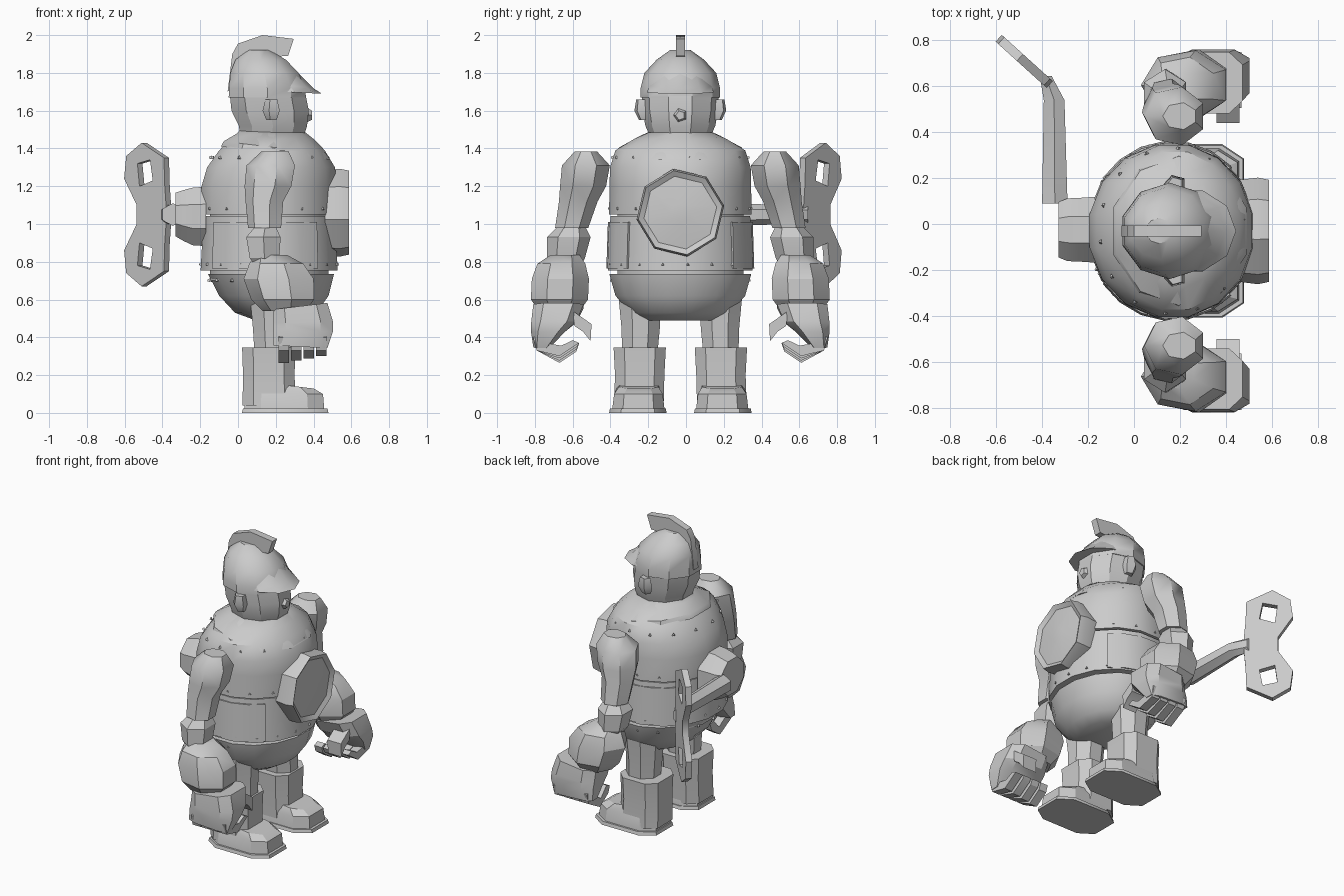
import bpy, bmesh, math
from mathutils import Vector, Matrix

if "Cube" in bpy.data.objects:
    bpy.data.objects.remove(bpy.data.objects["Cube"])

CX, CY = 0.165, -0.03          # body axis
grey = bpy.data.materials.new("grey metal")
grey.diffuse_color = (0.6, 0.6, 0.6, 1)
grey.use_nodes = True
grey.node_tree.nodes["Principled BSDF"].inputs["Base Color"].default_value = grey.diffuse_color


def finish(name, bm, angle=35):
    bmesh.ops.recalc_face_normals(bm, faces=bm.faces)
    me = bpy.data.meshes.new(name)
    bm.to_mesh(me)
    bm.free()
    me.materials.append(grey)
    ob = bpy.data.objects.new(name, me)
    bpy.context.collection.objects.link(ob)
    bpy.ops.object.select_all(action='DESELECT')
    ob.select_set(True)
    bpy.context.view_layer.objects.active = ob
    bpy.ops.object.shade_smooth_by_angle(angle=math.radians(angle))
    return ob


def loft(name, rings, n=16, axis='z', s=1, power=1.0, turn=0.5, angle=35):
    """rings: (along, centre_a, centre_b, radius_a, radius_b[, tilt]); b is measured from CY times s for z lofts."""
    bm = bmesh.new()
    prev = None
    for r in rings:
        t, a, b, ra, rb = r[:5]
        tilt = r[5] if len(r) > 5 else 0
        loop = []
        for i in range(n):
            w = 2 * math.pi * (i + turn) / n
            c, q = math.cos(w), math.sin(w)
            pa = a + ra * math.copysign(abs(c) ** power, c)
            pb = b + rb * math.copysign(abs(q) ** power, q)
            h = t + tilt * (pa - a)
            co = {'z': (pa, CY + s * pb, h), 'x': (h, pa, pb), 'y': (pa, h, pb)}[axis]
            loop.append(bm.verts.new(co))
        if prev:
            for i in range(n):
                j = (i + 1) % n
                bm.faces.new((prev[i], prev[j], loop[j], loop[i]))
        else:
            bm.faces.new(loop)
        prev = loop
    bm.faces.new(prev)
    return finish(name, bm, angle)


def prism(name, pts, lo, hi, axis, s=1):
    """Extrude a 2D profile: along x uses (offset, z) points, along y uses (x, z) points."""
    bm = bmesh.new()
    rows = []
    for k in (lo, hi):
        rows.append([bm.verts.new((k, CY + s * p, z) if axis == 'x' else (p, CY + s * k, z)) for p, z in pts])
    a, b = rows
    bm.faces.new(a)
    bm.faces.new(b[::-1])
    for i in range(len(a)):
        j = (i + 1) % len(a)
        bm.faces.new((a[i], a[j], b[j], b[i]))
    return finish(name, bm, 30)


def rivets(name, z, rx, ry, count, cx=CX):
    """A ring of small three-sided studs standing out from the shell."""
    bm = bmesh.new()
    for i in range(count):
        w = 2 * math.pi * (i + 0.3) / count
        d = Vector((math.cos(w), math.sin(w), 0))
        p = Vector((cx + rx * d.x, CY + ry * d.y, z))
        m = Matrix.Translation(p) @ d.to_track_quat('Z', 'Y').to_matrix().to_4x4()
        bmesh.ops.create_cone(bm, cap_ends=True, segments=3, radius1=0.012, radius2=0.006, depth=0.012, matrix=m)
    return finish(name, bm)


def arc_panel(name, a0, a1, s, steps=6):
    """Thin plate wrapped around the waist between two angles."""
    bm = bmesh.new()
    rows = []
    for i in range(steps + 1):
        w = math.radians(a0 + (a1 - a0) * i / steps)
        rows.append([bm.verts.new((CX + (.345 + g) * math.cos(w), CY + s * (.365 + g) * math.sin(w), z))
                     for g, z in ((0, .765), (.028, .765), (.02, 1.01), (0, 1.01))])
    for a, b in zip(rows, rows[1:]):
        for i in range(4):
            j = (i + 1) % 4
            bm.faces.new((a[i], a[j], b[j], b[i]))
    bm.faces.new(rows[0])
    bm.faces.new(rows[-1])
    return finish(name, bm)


# Torso shells, pelvis and collar
loft("chest_shell", [(1.05, CX, 0, .365, .385), (1.2, CX, 0, .365, .382), (1.3, .175, 0, .345, .38),
                     (1.39, .18, 0, .285, .35), (1.45, .18, 0, .225, .25), (1.485, .18, 0, .18, .17)], 16)
loft("waist_shell", [(.755, CX, 0, .37, .39), (.9, CX, 0, .362, .385), (1.042, CX, 0, .357, .377)], 16)
loft("waist_core", [(.7, CX, 0, .32, .34), (1.1, CX, 0, .32, .34)], 16)
loft("pelvis", [(.49, .22, 0, .13, .2), (.53, .2, 0, .22, .27), (.62, .19, 0, .295, .35), (.735, .175, 0, .34, .383)], 16)
loft("collar", [(1.375, .2, 0, .305, .335, -.12), (1.405, .195, 0, .285, .325, -.12), (1.468, .185, 0, .2, .21, -.06),
                (1.49, .18, 0, .18, .16, -.04)], 10)
for nm, z, rx, ry, k in (("collar_rivets", 1.35, .315, .362, 14), ("chest_rivets", 1.08, .362, .38, 16),
                         ("waist_rivets", .785, .366, .384, 18), ("hip_rivets", .70, .322, .368, 16)):
    rivets(nm, z, rx, ry, k)

# Chest gauge: rim with a shallow dish and a low centre
loft("gauge", [(.46, CY, 1.06, .225, .23), (.54, CY, 1.06, .235, .235), (.588, CY, 1.06, .225, .225),
               (.57, CY, 1.06, .195, .195), (.588, CY, 1.06, .05, .05)], 8, 'x', turn=.2, angle=25)

# Head: face, helmet with a drooping peak, crest
loft("face", [(1.46, .18, 0, .175, .16), (1.52, .185, 0, .19, .185), (1.6, .17, 0, .215, .2),
              (1.7, .155, 0, .21, .205)], 10, angle=25)
loft("helmet", [(1.67, .155, 0, .215, .21), (1.72, .155, 0, .212, .21), (1.8, .14, 0, .19, .19),
                (1.87, .12, 0, .14, .125), (1.92, .11, 0, .06, .055)], 10)
loft("visor", [(1.70, .235, 0, .21, .185, -.05), (1.74, .215, 0, .185, .175, -.12), (1.83, .18, 0, .135, .13, -.2)],
     10, turn=0)
prism("crest", [(-.055, 1.7), (-.03, 1.9), (.0, 1.955), (.13, 2.0), (.295, 1.98), (.265, 1.89), (.1, 1.88), (.0, 1.75)],
      -.024, .024, 'y')
loft("nose", [(.35, CY, 1.58, .05, .05), (.392, CY, 1.575, .025, .025)], 5, 'x')

# Winder mount on the back
loft("winder_mount", [(-.33, -.025, 1.05, .13, .125), (-.29, -.025, 1.045, .148, .145), (-.24, -.025, 1.04, .15, .165),
                      (-.17, -.025, 1.04, .155, .17)], 8, 'x', angle=25)
loft("key_shaft", [(.09, -.345, 1.05, .064, .06), (.54, -.348, 1.05, .052, .052), (.645, -.385, 1.05, .03, .05)], 6, 'y')

# Winding key: flat plate with two holes
curve = bpy.data.curves.new("key_outline", 'CURVE')
curve.dimensions = '2D'
curve.fill_mode = 'BOTH'
curve.extrude = 0.02
half = [(-.01, .05), (0, .16), (.005, .3), (.165, .38), (.275, .31), (.29, .19), (.2, .05)]
hole = [(.085, .18), (.105, .29), (.195, .27), (.18, .15)]
loops = [half + [(u, -v) for u, v in half[::-1]], hole, [(u, -v) for u, v in hole]]
for pts in loops:
    sp = curve.splines.new('POLY')
    sp.points.add(len(pts) - 1)
    for p, (u, v) in zip(sp.points, pts):
        p.co = (u, v, 0, 1)
    sp.use_cyclic_u = True
tmp = bpy.data.objects.new("key_outline", curve)
bpy.context.collection.objects.link(tmp)
bpy.context.view_layer.update()
bm = bmesh.new()
bm.from_mesh(bpy.data.meshes.new_from_object(tmp.evaluated_get(bpy.context.evaluated_depsgraph_get())))
bpy.data.objects.remove(tmp)
bmesh.ops.remove_doubles(bm, verts=bm.verts, dist=1e-4)
bm.transform(Matrix(((-.74, 0, .67, -.375), (.67, 0, .74, .615), (0, 1, 0, 1.05), (0, 0, 0, 1))))
finish("winding_key", bm)

# Parts repeated on both sides
for s, side in ((-1, "right"), (1, "left")):
    loft(side + "_ear", [(1.55, .18, .19, .03, .03), (1.6, .18, .205, .05, .04), (1.66, .18, .205, .035, .03)], 5, s=s)
    loft(side + "_upper_arm", [(.98, .145, .575, .092, .09), (1.12, .145, .54, .105, .105), (1.2, .165, .515, .13, .125),
                               (1.31, .18, .5, .135, .13), (1.385, .2, .5, .075, .06)], 7, s=s, angle=40)
    loft(side + "_elbow", [(.77, .15, .6, .06, .07), (.82, .14, .605, .09, .1), (.93, .135, .59, .105, .115),
                           (.99, .145, .575, .06, .07)], 6, s=s, angle=25)
    loft(side + "_forearm", [(.54, .25, .64, .12, .11), (.6, .245, .64, .175, .155), (.71, .225, .635, .195, .155),
                             (.79, .21, .63, .15, .13), (.835, .18, .61, .09, .08)], 7, s=s, angle=30)
    # Hand: palm leaning outwards, four curled fingers, thumb
    loft(side + "_palm", [(.35, .33, .735, .15, .045, -.05), (.43, .345, .70, .165, .095), (.48, .345, .67, .165, .125, .03),
                          (.565, .33, .645, .15, .14, .12)], 8, s=s, power=.6, angle=25)
    for f in range(4):
        x = .215 + f * .066
        low = .265 + .012 * f
        prism(f"{side}_finger_{f + 1}", [(.78, .40), (.76, .33), (.64, low), (.55, low + .06), (.535, .37),
                                         (.57, .385), (.63, low + .055), (.71, .37), (.72, .42)], x, x + .056, 'x', s)
    prism(side + "_thumb", [(.57, .54), (.47, .47), (.475, .38), (.515, .43), (.56, .46)], .36, .46, 'x', s)
    # Leg and boot
    loft(side + "_leg", [(.3, .19, .215, .11, .1), (.45, .185, .21, .115, .11), (.65, .185, .215, .135, .125)], 8, s=s)
    loft(side + "_boot_shaft", [(.04, .165, .22, .148, .138), (.2, .163, .215, .143, .137), (.345, .163, .215, .148, .145)],
         8, s=s, power=.6)
    loft(side + "_boot_foot", [(.02, .245, .222, .222, .145), (.1, .245, .222, .215, .135), (.15, .225, .22, .185, .11, -.12)],
         8, s=s, power=.6, angle=25)
    loft(side + "_sole", [(0, .25, .225, .24, .16), (.022, .25, .225, .235, .155)], 8, s=s, power=.6)
    # Raised panel wrapped round the side of the waist
    arc_panel(side + "_waist_panel", 46, 144, s)
